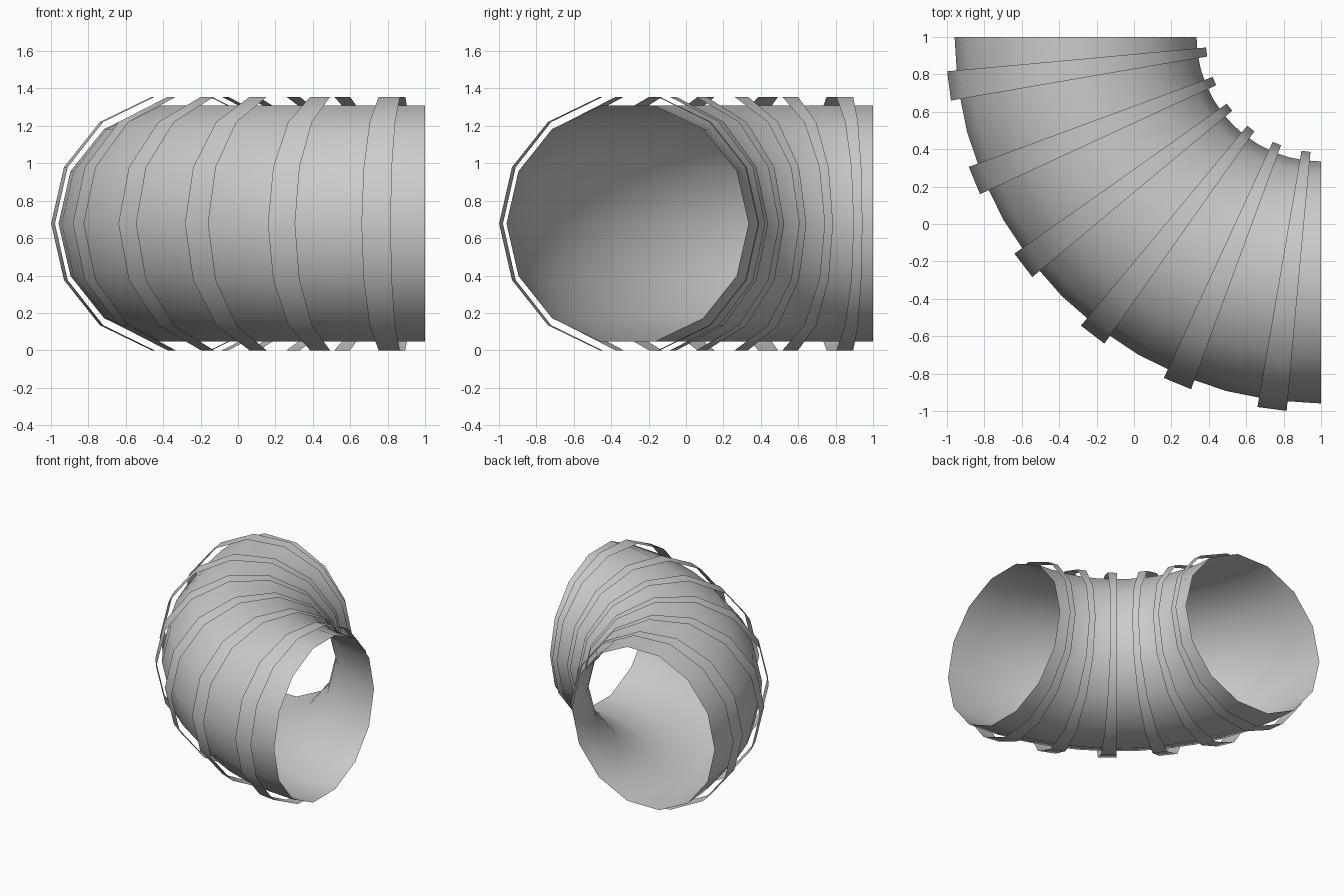
import bpy, bmesh
from math import sin, cos, pi, radians

if "Cube" in bpy.data.objects:
    bpy.data.objects.remove(bpy.data.objects["Cube"])

SIDES = 14                    # sides of the round cross-section
BEND = 1.3125                 # bend radius of the pipe centre line, about (1, 1)
MID_Z = 0.6775


def swept_ring(name, radius, start, end, steps):
    """Open tube surface swept round the bend from start to end degrees."""
    bm = bmesh.new()
    rings = []
    for i in range(steps + 1):
        a = radians(start + (end - start) * i / steps)
        ring = []
        for k in range(SIDES):
            t = 2 * pi * k / SIDES
            r = BEND + radius * cos(t)
            ring.append(bm.verts.new((1 - r * cos(a), 1 - r * sin(a),
                                      MID_Z + radius * sin(t))))
        rings.append(ring)
    for r0, r1 in zip(rings, rings[1:]):
        for k in range(SIDES):
            n = (k + 1) % SIDES
            bm.faces.new((r0[k], r1[k], r1[n], r0[n]))
    # make the faces point away from the pipe's centre line
    f = max(bm.faces, key=lambda q: q.calc_center_median().z)
    f.normal_update()
    if f.normal.z < 0:
        bmesh.ops.reverse_faces(bm, faces=bm.faces[:])
    for f in bm.faces:
        f.smooth = True
    me = bpy.data.meshes.new(name)
    bm.to_mesh(me)
    bm.free()
    ob = bpy.data.objects.new(name, me)
    bpy.context.collection.objects.link(ob)


# Quarter-bend pipe, open at both ends
swept_ring("pipe_elbow", 0.647, 0, 90, 12)

# Six loose thin bands around the pipe
for i in range(6):
    c = 7.5 + 15 * i
    swept_ring(f"band_{i + 1}", 0.695, c - 2.25, c + 2.25, 1)
